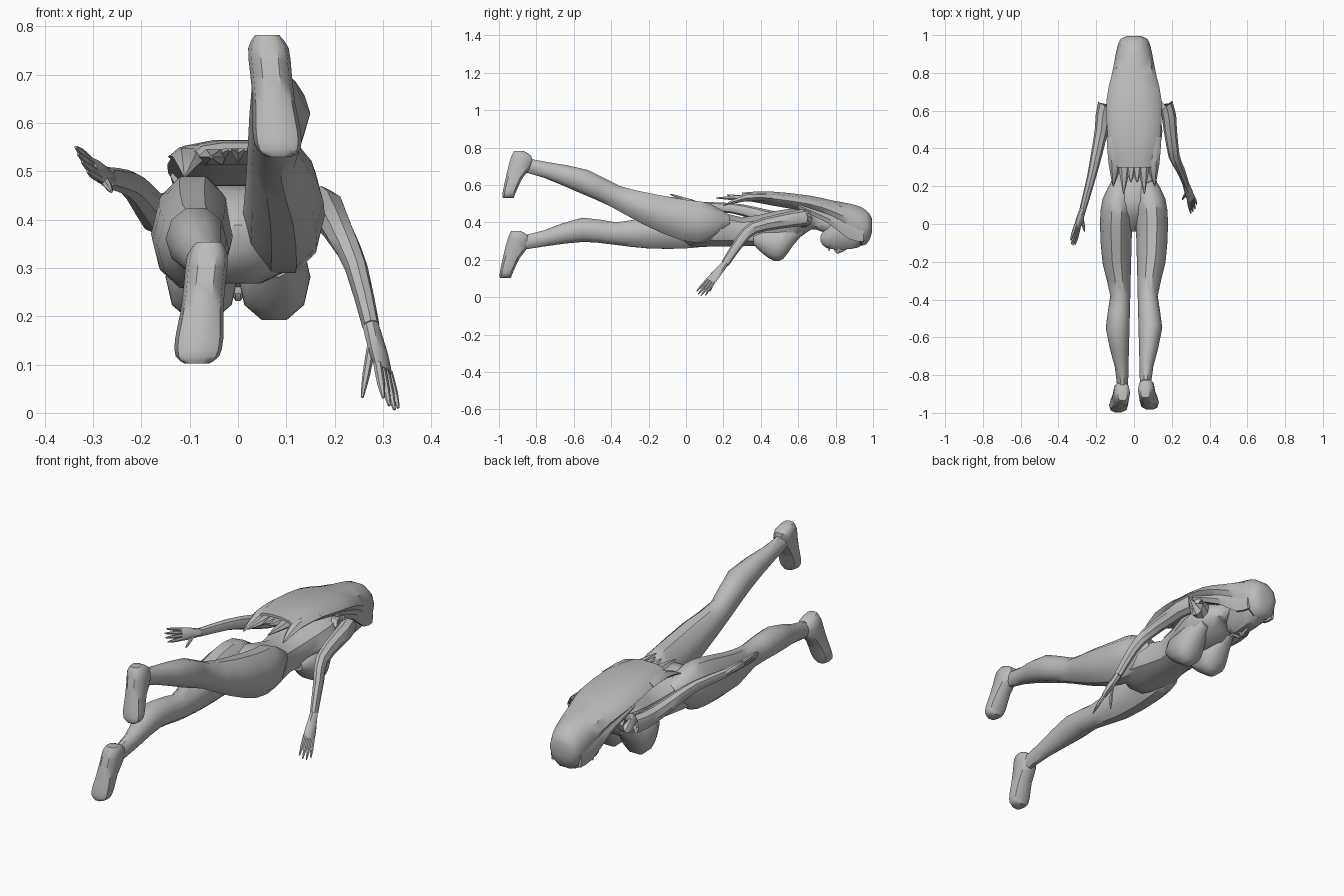
import bpy, bmesh, math
from mathutils import Vector

cube = bpy.data.objects.get("Cube")
if cube:
    bpy.data.objects.remove(cube)

GREY = (.5, .5, .5, 1)
grey = bpy.data.materials.new("plain_grey")
grey.use_nodes = True
grey.diffuse_color = GREY
grey.node_tree.nodes["Principled BSDF"].inputs["Base Color"].default_value = GREY
parts = []
ALONG_BODY, DOWN = (0, 1, 0), (0, 0, -1)


def ease(keys):
    """Add a smoothly curved midpoint between neighbouring rings."""
    last = len(keys) - 1
    result = [keys[0]]
    for i in range(last):
        before, start, end, after = keys[max(i - 1, 0)], keys[i], keys[i + 1], keys[min(i + 2, last)]
        middle = [(9 * (s + e) - b - a) / 16 for b, s, e, a in zip(before, start, end, after)]
        result += [middle, end]
    return result


def bulge(value, power):
    """Push a circle coordinate outward for a boxier oval."""
    return math.copysign(abs(value) ** power, value)


def loft(name, keys, sides=10, across=(1, 0, 0), facing=None, power=1):
    """Skin ovals (x, y, z, width radius, depth radius), turned with the path or facing one way."""
    rings = ease(keys)
    centres = [Vector(ring[:3]) for ring in rings]
    across = Vector(across)
    bm = bmesh.new()
    loops = []
    for i, (*_, width, depth) in enumerate(rings):
        ahead = centres[min(i + 1, len(rings) - 1)] - centres[max(i - 1, 0)]
        ahead = Vector(facing) if facing else ahead.normalized()
        side = (across - ahead * ahead.dot(across)).normalized()
        up = side.cross(ahead)
        angles = [math.tau * k / sides for k in range(sides)]
        loops.append([
            bm.verts.new(centres[i] + side * bulge(math.cos(a), power) * width
                         + up * bulge(math.sin(a), power) * depth)
            for a in angles])
    for first, second in zip(loops, loops[1:]):
        for k in range(sides):
            n = (k + 1) % sides
            bm.faces.new((first[k], first[n], second[n], second[k]))
    bm.faces.new(loops[0])
    bm.faces.new(loops[-1])
    bmesh.ops.recalc_face_normals(bm, faces=bm.faces)
    mesh = bpy.data.meshes.new(name)
    bm.to_mesh(mesh)
    bm.free()
    mesh.materials.append(grey)
    obj = bpy.data.objects.new(name, mesh)
    bpy.context.collection.objects.link(obj)
    parts.append(obj)


def slices(name, rows, x=0, power=.9):
    """Loft upright slices (y, bottom, top, half width) along the body."""
    rings = [(x, y, (low + high) / 2, width, (high - low) / 2) for y, low, high, width in rows]
    loft(name, rings, facing=ALONG_BODY, power=power)


# Torso with neck
slices("torso", [
    (-.04, .33, .39, .02), (.02, .27, .44, .09), (.12, .265, .475, .15), (.3, .27, .43, .1),
    (.48, .27, .465, .135), (.6, .31, .48, .145), (.67, .36, .465, .075), (.72, .35, .45, .045),
    (.8, .33, .45, .05)])

# Head and face
slices("head", [
    (.72, .295, .33, .02), (.75, .26, .38, .048), (.83, .25, .47, .073),
    (.92, .26, .48, .078), (.97, .3, .45, .055)])
loft("nose", [(0, .86, .26, .006, .006), (0, .81, .24, .01, .01), (0, .8, .26, .01, .01)], sides=6)
loft("mouth", [(x, .765, .255, .005, .01) for x in (-.02, .02)], sides=6, across=ALONG_BODY)

# Hair flowing back from the crown
slices("hair", [
    (.995, .35, .42, .035), (.98, .3, .45, .07), (.94, .27, .485, .088), (.87, .33, .505, .102),
    (.78, .4, .52, .12), (.66, .45, .545, .145), (.45, .49, .567, .138), (.3, .52, .56, .09)])

for sign, label in ((1, "left"), (-1, "right")):
    # Breast easing into the chest
    slices(label + "_breast", [
        (.36, .28, .33, .03), (.41, .23, .36, .06), (.47, .19, .37, .074),
        (.52, .2, .38, .072), (.57, .27, .4, .055), (.63, .34, .42, .03)], x=sign * .075)

    # Pointed locks at the ends of the hair
    for lock, (x, tip_y, tip_z) in {"inner": (.015, .22, .545), "middle": (.05, .16, .53),
                                    "outer": (.1, .2, .49)}.items():
        loft(f"{label}_{lock}_lock", [
            (sign * x, .46, .53, .045, .02), (sign * x, .32, .53, .035, .02),
            (sign * x * 1.1, tip_y, tip_z, .003, .003)], sides=6)

    # Lock framing the face
    loft(label + "_side_lock", [
        (sign * .075, .95, .33, .01, .04), (sign * .085, .87, .35, .014, .045),
        (sign * .1, .76, .42, .02, .03), (sign * .12, .6, .49, .02, .02)],
        sides=6, facing=ALONG_BODY)

# Legs: one profile, the left leg raised above the right
LEG = [(.22, .055, .04, .41, .39), (.12, .08, .108, .4, .385), (0, .085, .115, .41, .37),
       (-.2, .076, .09, .47, .345), (-.38, .053, .063, .54, .34), (-.55, .063, .068, .62, .36),
       (-.75, .037, .045, .68, .315), (-.88, .028, .04, .71, .29)]


def leg(name, sign, rows):
    loft(name, [(sign * (width + .01 - y / 40), y, z, width, depth) for y, width, depth, z in rows])


leg("left_leg", 1, [(y, width, depth, raised) for y, width, depth, raised, _ in LEG])
leg("right_leg", -1, [(y, width, depth, lowered) for y, width, depth, _, lowered in LEG])

# Feet: heel to toe, as (height, sole y, instep y, half width) of the raised foot
FOOT = [(.782, -.92, -.87, .025), (.755, -.935, -.825, .042), (.7, -.952, -.825, .043),
        (.64, -.965, -.87, .044), (.58, -.978, -.9, .05), (.545, -.983, -.915, .045),
        (.53, -.98, -.92, .025)]
for label, sign, drop, back in (("left", 1, 0, 0), ("right", -1, .428, .015)):
    loft(label + "_foot", [
        (sign * (.06 + (.785 - z) / 10), (sole + instep) / 2 - back, z - drop, width, (instep - sole) / 2)
        for z, sole, instep, width in FOOT], facing=DOWN, power=.75)


def arm(label, path, palm, forward, spread, thumb):
    """Tapering arm, flat palm, four fanned fingers and a thumb."""
    taper = .029 / (len(path) - 1)
    loft(label + "_arm", [(*p, .047 - taper * i, .051 - taper * i) for i, p in enumerate(path)], sides=8)
    wrist, palm, thumb = Vector(path[-1]), Vector(palm), Vector(thumb)
    forward, spread = Vector(forward).normalized(), Vector(spread).normalized()
    loft(label + "_palm", [
        (*wrist, .018, .018), (*wrist.lerp(palm, .6), .028, .016), (*palm, .03, .01)],
        sides=8, across=spread)
    fingers = [(wrist.lerp(palm, .4) + spread * .015, thumb)]
    for step, length in zip((-1.5, -.5, .5, 1.5), (.08, .095, .095, .085)):
        knuckle = palm + spread * step * .014
        fingers.append((knuckle - forward * .01, knuckle + forward * length + spread * step * .006))
    for i, (base, tip) in enumerate(fingers):
        loft(f"{label}_{'finger' if i else 'thumb'}_{i}", [
            (*base, .009, .009), (*base.lerp(tip, .6), .008, .008), (*tip, .003, .003)], sides=6)


# Arms: the left one hangs down, the right one trails back
arm("left", [(.1, .62, .42), (.172, .625, .425), (.192, .5, .405), (.212, .36, .37),
             (.245, .29, .3), (.275, .21, .18)],
    palm=(.302, .13, .085), forward=(.02, -.07, -.09), spread=(-.5, -.7, .4), thumb=(.257, .13, .032))
arm("right", [(-.1, .62, .41), (-.155, .625, .41), (-.172, .5, .415), (-.2, .36, .45),
              (-.225, .25, .475), (-.27, .08, .487)],
    palm=(-.302, -.02, .508), forward=(-.25, -.9, .2), spread=(.4, -.3, -.8), thumb=(-.262, -.04, .458))

# Soft shading with crisp creases
bpy.ops.object.select_all(action="DESELECT")
for obj in parts:
    obj.select_set(True)
bpy.context.view_layer.objects.active = parts[0]
bpy.ops.object.shade_smooth_by_angle(angle=math.radians(40))
